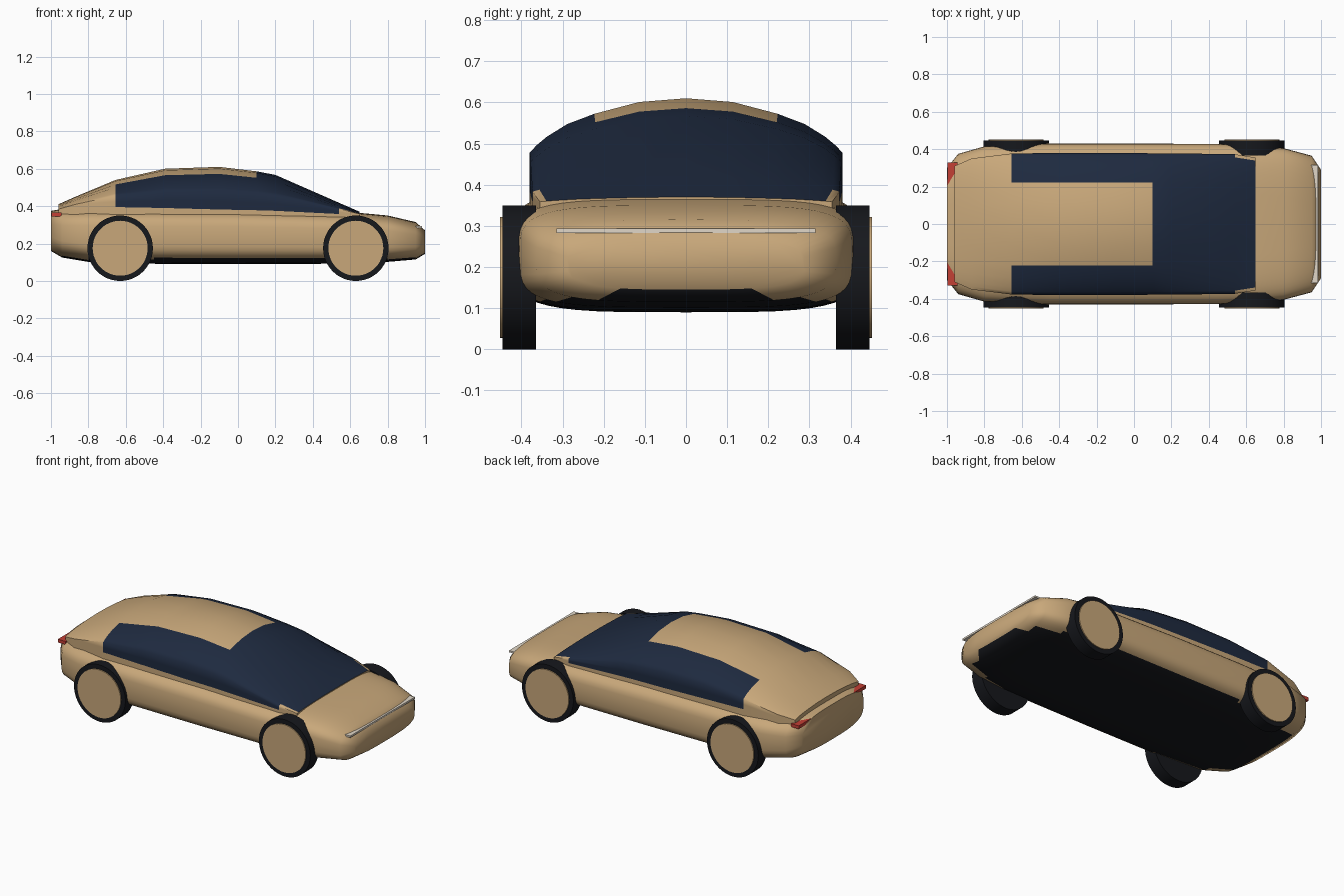
import bpy, bmesh, math
from mathutils import Matrix

if "Cube" in bpy.data.objects:
    bpy.data.objects.remove(bpy.data.objects["Cube"])


def material(name, rgb):
    m = bpy.data.materials.new(name)
    m.diffuse_color = (*rgb, 1)
    m.use_nodes = True
    m.node_tree.nodes["Principled BSDF"].inputs["Base Color"].default_value = m.diffuse_color
    return m


PAINT = material("paint", (0.58, 0.39, 0.195))
GLASS = material("glass", (0.013, 0.023, 0.05))
BLACK = material("black_trim", (0.008, 0.009, 0.012))
RED = material("red_lamp", (0.55, 0.05, 0.035))
WHITE = material("white_lamp", (0.75, 0.68, 0.58))


def finish(bm, name, mats, angle=50):
    bmesh.ops.recalc_face_normals(bm, faces=bm.faces)
    me = bpy.data.meshes.new(name)
    bm.to_mesh(me)
    bm.free()
    for m in mats:
        me.materials.append(m)
    me.shade_smooth()
    me.set_sharp_from_angle(angle=math.radians(angle))
    ob = bpy.data.objects.new(name, me)
    bpy.context.collection.objects.link(ob)
    return ob


def loft(name, rings, mats, pick):
    """Skin closed rings, cap both ends, and choose each face's material."""
    bm = bmesh.new()
    rows = [[bm.verts.new(p) for p in ring] for ring in rings]
    n = len(rows[0])
    for a, b in zip(rows, rows[1:]):
        for i in range(n):
            j = (i + 1) % n
            f = bm.faces.new((a[i], a[j], b[j], b[i]))
            f.material_index = pick(f.calc_center_median())
    for row in (rows[0], rows[-1]):
        bm.faces.new(row)
    return finish(bm, name, mats, 60)


# Lower body: superellipse sections as (x, half width, bottom, top, exponent)
BODY = [(-1.0, 0.30, 0.16, 0.375, 3.3), (-0.94, 0.375, 0.125, 0.385, 3.6),
        (-0.80, 0.415, 0.102, 0.388, 4), (-0.45, 0.43, 0.092, 0.388, 4),
        (0.0, 0.43, 0.09, 0.385, 4), (0.45, 0.428, 0.092, 0.372, 4),
        (0.65, 0.42, 0.095, 0.364, 4.2), (0.80, 0.405, 0.102, 0.35, 4),
        (0.95, 0.365, 0.115, 0.315, 3.6), (1.0, 0.29, 0.145, 0.27, 3.2)]


def body_ring(x, w, z0, z1, e, n=48):
    pts = []
    for i in range(n):
        t = 2 * math.pi * i / n
        c, s = math.cos(t), math.sin(t)
        y = math.copysign(abs(c) ** (2 / e), c) * w
        z = (z0 + z1) / 2 + math.copysign(abs(s) ** (2 / e), s) * (z1 - z0) / 2
        pts.append((x, y, z))
    return pts


loft("body", [body_ring(*s) for s in BODY], [PAINT, BLACK],
     lambda c: 1 if c.z < 0.122 or (abs(c.x) > 0.9 and c.z < 0.135) else 0)

# Cabin: one half-section profile scaled along (x, half width, belt, top)
CABIN = [(-0.96, 0.31, 0.365, 0.41), (-0.87, 0.35, 0.38, 0.45),
         (-0.655, 0.377, 0.395, 0.54), (-0.39, 0.38, 0.39, 0.60),
         (-0.10, 0.38, 0.382, 0.61), (0.10, 0.378, 0.378, 0.586),
         (0.20, 0.378, 0.375, 0.567), (0.54, 0.373, 0.358, 0.418),
         (0.65, 0.355, 0.35, 0.37)]
HALF = [(1, 0), (1, 0.2), (1, 0.42), (0.955, 0.5), (0.89, 0.59), (0.76, 0.725),
        (0.585, 0.835), (0.3, 0.96)]


def cabin_ring(x, w, z0, z1):
    right = [(x, w * u, z0 + (z1 - z0) * v) for u, v in HALF]
    right.insert(0, (x, w, 0.32))
    left = [(px, -py, pz) for px, py, pz in reversed(right)]
    return right + [(x, 0, z1)] + left


def cabin_material(c):
    belt = 0.372 if c.x < 0.2 else 0.35
    if c.x < -0.655 or c.z < belt:
        return 0
    if c.x > 0.54:
        return 1 if abs(c.y) < 0.345 else 0
    return 1 if c.x > 0.1 or abs(c.y) > 0.22 else 0


loft("cabin", [cabin_ring(*s) for s in CABIN], [PAINT, GLASS], cabin_material)


def disc(name, x, y0, y1, r, mat):
    bm = bmesh.new()
    bmesh.ops.create_cone(bm, cap_ends=True, segments=48, radius1=r, radius2=r,
                          depth=abs(y1 - y0))
    bmesh.ops.transform(bm, verts=bm.verts, matrix=Matrix.Translation(
        (x, (y0 + y1) / 2, 0.175)) @ Matrix.Rotation(math.pi / 2, 4, 'X'))
    finish(bm, name, [mat], 35)


def box(name, lo, hi, mat):
    bm = bmesh.new()
    bmesh.ops.create_cube(bm, size=1)
    for v in bm.verts:
        v.co = [hi[i] if v.co[i] > 0 else lo[i] for i in range(3)]
    finish(bm, name, [mat], 30)


# Wheels with flat covers
for end, x in (("front", 0.63), ("rear", -0.63)):
    for side, s in (("left", 1), ("right", -1)):
        disc(f"{end}_{side}_tyre", x, s * 0.365, s * 0.446, 0.175, BLACK)
        disc(f"{end}_{side}_wheel_cover", x, s * 0.43, s * 0.452, 0.147, PAINT)

# Lamps
box("headlight_bar", (0.92, -0.315, 0.283), (0.985, 0.315, 0.294), WHITE)
box("left_tail_lamp", (-0.998, 0.20, 0.345), (-0.945, 0.328, 0.365), RED)
box("right_tail_lamp", (-0.998, -0.328, 0.345), (-0.945, -0.20, 0.365), RED)
